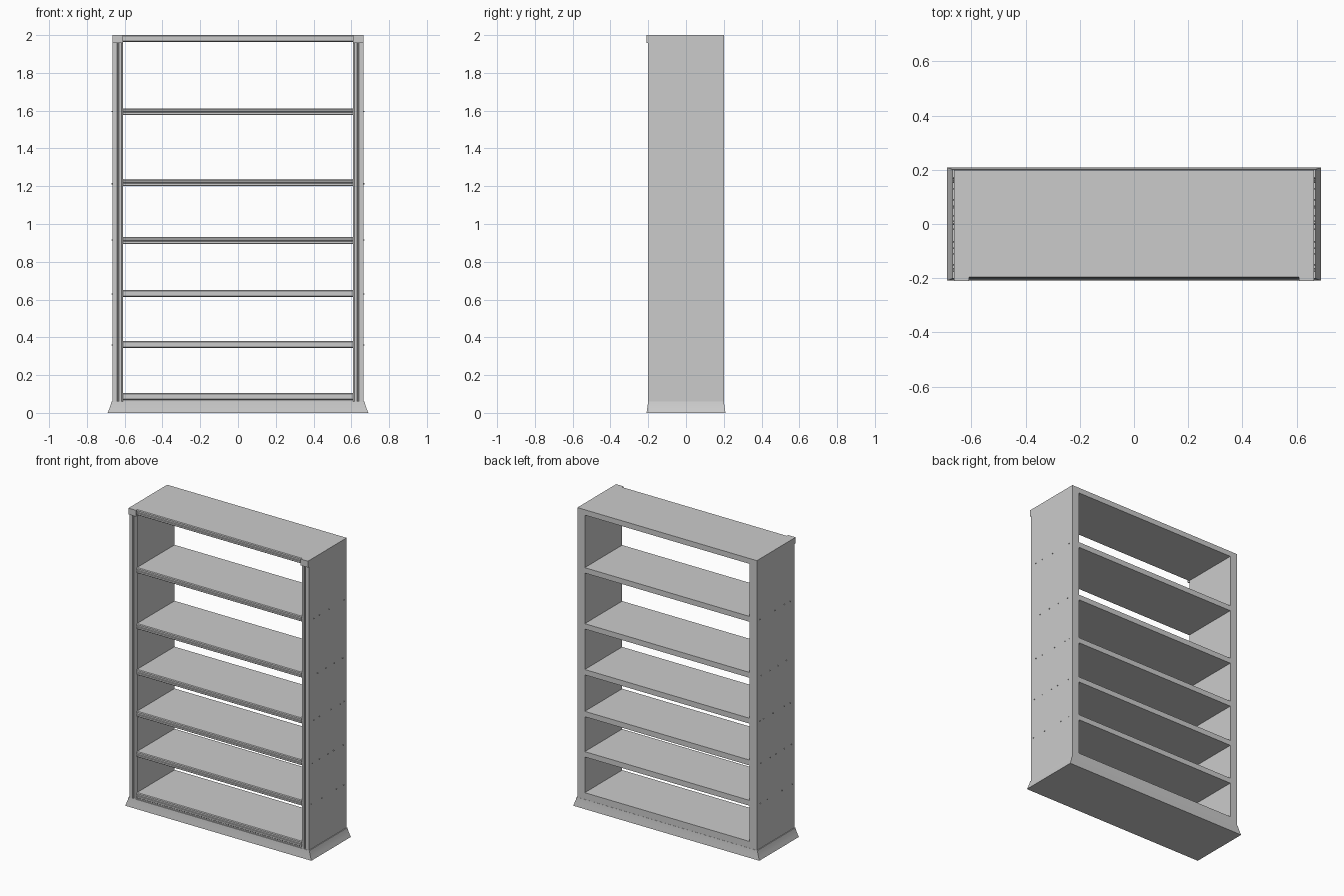
import bpy
import bmesh
import math

cube = bpy.data.objects.get("Cube")
if cube:
    bpy.data.objects.remove(cube)

# One painted-wood colour for the whole bookcase
GREY = (0.6, 0.6, 0.6, 1.0)
paint = bpy.data.materials.new("grey_paint")
paint.use_nodes = True
paint.diffuse_color = GREY
paint.node_tree.nodes["Principled BSDF"].inputs["Base Color"].default_value = GREY

OUTER, INNER = 0.665, 0.61      # half widths of the case
FRONT, BACK = -0.20, 0.20
HEIGHT, BASE_TOP, CAP_BOTTOM = 2.0, 0.06, 1.958


def finish(name, bm):
    bmesh.ops.recalc_face_normals(bm, faces=bm.faces)
    mesh = bpy.data.meshes.new(name)
    bm.to_mesh(mesh)
    bm.free()
    obj = bpy.data.objects.new(name, mesh)
    mesh.materials.append(paint)
    bpy.context.collection.objects.link(obj)
    return obj


def extrude(name, outline, offset):
    """Sweep a closed outline of 3D points along an offset."""
    bm = bmesh.new()
    face = bm.faces.new([bm.verts.new(p) for p in outline])
    moved = bmesh.ops.extrude_face_region(bm, geom=[face])["geom"]
    bmesh.ops.translate(bm, vec=offset,
                        verts=[g for g in moved if isinstance(g, bmesh.types.BMVert)])
    return finish(name, bm)


def box(name, x0, x1, y0, y1, z0, z1):
    return extrude(name, [(x0, y0, z0), (x1, y0, z0), (x1, y1, z0), (x0, y1, z0)],
                   (0, 0, z1 - z0))


def shelf(name, top, thick=0.036):
    # Board with a reeded front edge: (height fraction, inset)
    reeds = [(0, 0.004), (0.1, 0), (0.4, 0), (0.45, 0.005), (0.55, 0.005),
             (0.6, 0), (0.85, 0), (1, 0.004)]
    edge = [(-INNER, FRONT + d, top - thick + f * thick) for f, d in reeds]
    back = [(-INNER, BACK, top), (-INNER, BACK, top - thick)]
    extrude(name, edge + back, (2 * INNER, 0, 0))


# Side panels with a grooved front edge, corner caps and pegs
groove = [(OUTER, 0), (0.641, 0), (0.639, 0.007), (0.632, 0.007),
          (0.63, 0), (0.616, 0), (INNER, 0.005)]
peg_rows = {
    1.595: (-0.15, -0.09, 0.01, 0.17),
    1.213: (-0.11, -0.02, 0.065, 0.155),
    0.915: (-0.15, -0.09, 0.03, 0.13, 0.17),
    0.63: (-0.165, -0.09, 0.0, 0.06, 0.16),
    0.36: (-0.175, -0.065, 0.09, 0.165),
}
for side, s in (("left", 1), ("right", -1)):
    outline = [(s * x, FRONT + d, BASE_TOP) for x, d in groove]
    outline += [(s * INNER, BACK, BASE_TOP), (s * OUTER, BACK, BASE_TOP)]
    extrude(side + "_panel", outline, (0, 0, CAP_BOTTOM - BASE_TOP))

    xs = sorted((s * INNER, s * OUTER))
    box(side + "_top_cap", *xs, -0.21, BACK, CAP_BOTTOM, HEIGHT)

    for z, ys in peg_rows.items():
        for y in ys:
            bpy.ops.mesh.primitive_cylinder_add(
                vertices=8, radius=0.003, depth=0.01,
                location=(s * OUTER, y, z), rotation=(0, math.pi / 2, 0))
            peg = bpy.context.object
            peg.name = side + "_shelf_peg"
            peg.data.materials.append(paint)

# Shelves and top board
for i, top in enumerate((0.105, 0.38, 0.65, 0.93, 1.237, 1.612)):
    shelf(f"shelf_{i + 1}", top)
shelf("top_board", HEIGHT)

# Flared plinth: stacked rectangles (z, half width, half depth)
bm = bmesh.new()
rings = []
for z, w, d in ((0, 0.69, 0.209), (0.02, 0.682, 0.206),
                (0.04, 0.675, 0.203), (BASE_TOP, 0.67, 0.201)):
    rings.append([bm.verts.new((sx * w, sy * d, z))
                  for sx, sy in ((-1, -1), (1, -1), (1, 1), (-1, 1))])
bm.faces.new(rings[0])
bm.faces.new(rings[-1])
for low, high in zip(rings, rings[1:]):
    for i in range(4):
        j = (i + 1) % 4
        bm.faces.new((low[i], low[j], high[j], high[i]))
plinth = finish("plinth", bm)

# Plinth infill below the bottom shelf
box("plinth_riser", -INNER, INNER, FRONT + 0.005, BACK, BASE_TOP, 0.07)

# Smooth the plinth curve while keeping its corners crisp
bpy.ops.object.select_all(action="DESELECT")
plinth.select_set(True)
bpy.context.view_layer.objects.active = plinth
bpy.ops.object.shade_smooth_by_angle(angle=math.radians(30))
